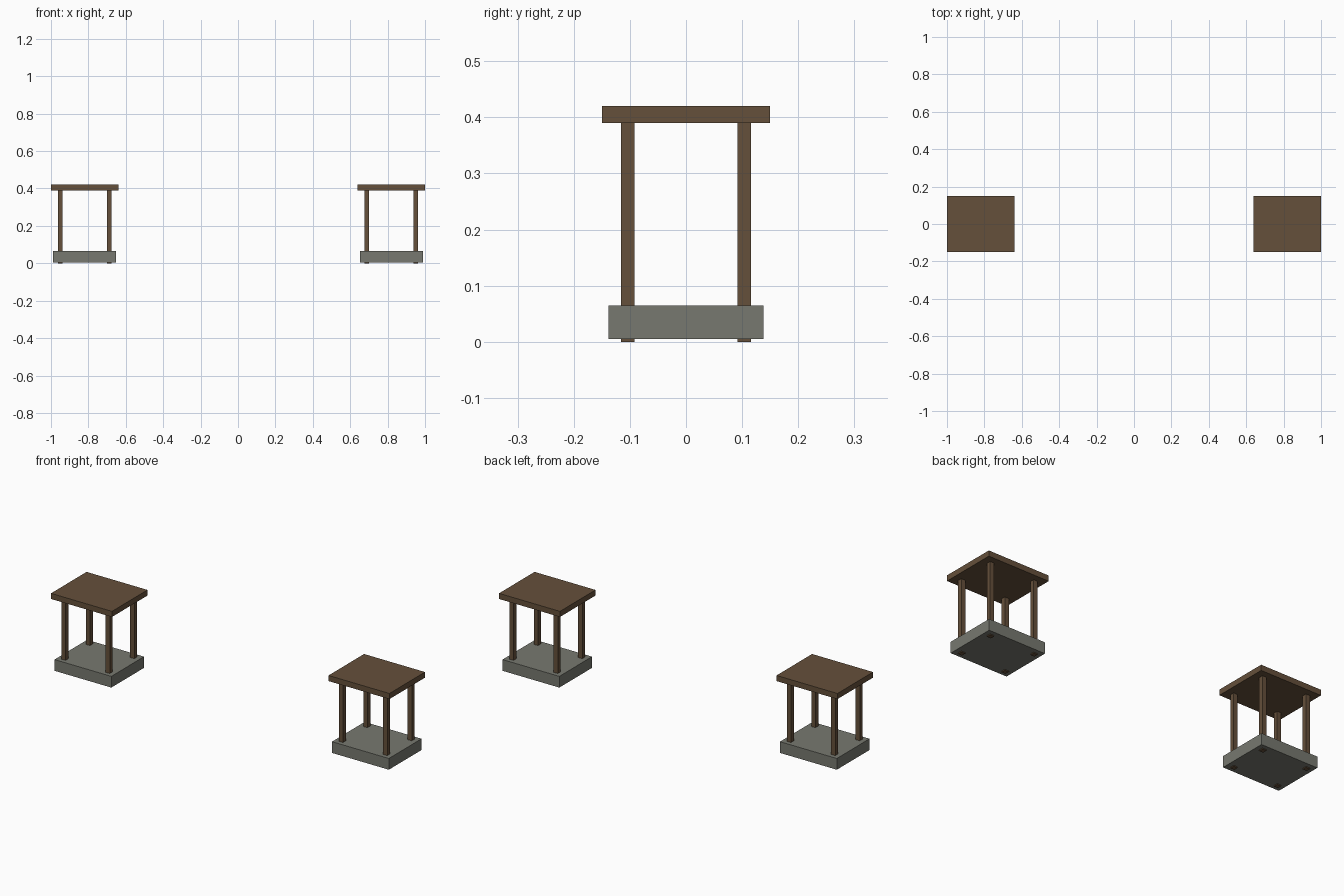
import bpy
import bmesh
from mathutils import Matrix

if "Cube" in bpy.data.objects:
    bpy.data.objects.remove(bpy.data.objects["Cube"])


def material(name, color):
    m = bpy.data.materials.new(name)
    m.diffuse_color = (*color, 1.0)
    m.use_nodes = True
    m.node_tree.nodes["Principled BSDF"].inputs["Base Color"].default_value = m.diffuse_color
    return m


wood = material("brown wood", (0.130, 0.080, 0.043))
stone = material("grey stone", (0.185, 0.190, 0.160))


def box(name, center, size, mat):
    bm = bmesh.new()
    bmesh.ops.create_cube(bm, size=1.0, matrix=Matrix.Diagonal((*size, 1.0)))
    mesh = bpy.data.meshes.new(name)
    bm.to_mesh(mesh)
    bm.free()
    mesh.materials.append(mat)
    ob = bpy.data.objects.new(name, mesh)
    ob.location = center
    bpy.context.collection.objects.link(ob)
    return ob


# Two matching shelters, one at each end
for side, cx in (("left", -0.82), ("right", 0.82)):
    # Stone base slab, just clear of the ground
    box(f"{side}_base", (cx, 0, 0.035), (0.336, 0.276, 0.06), stone)
    # Flat wooden roof
    box(f"{side}_roof", (cx, 0, 0.405), (0.36, 0.30, 0.03), wood)
    # Four square posts running through the base
    for xn, sx in (("left", -1), ("right", 1)):
        for yn, sy in (("front", -1), ("back", 1)):
            box(f"{side}_{yn}_{xn}_post",
                (cx + sx * 0.131, sy * 0.1035, 0.195),
                (0.024, 0.024, 0.39), wood)
